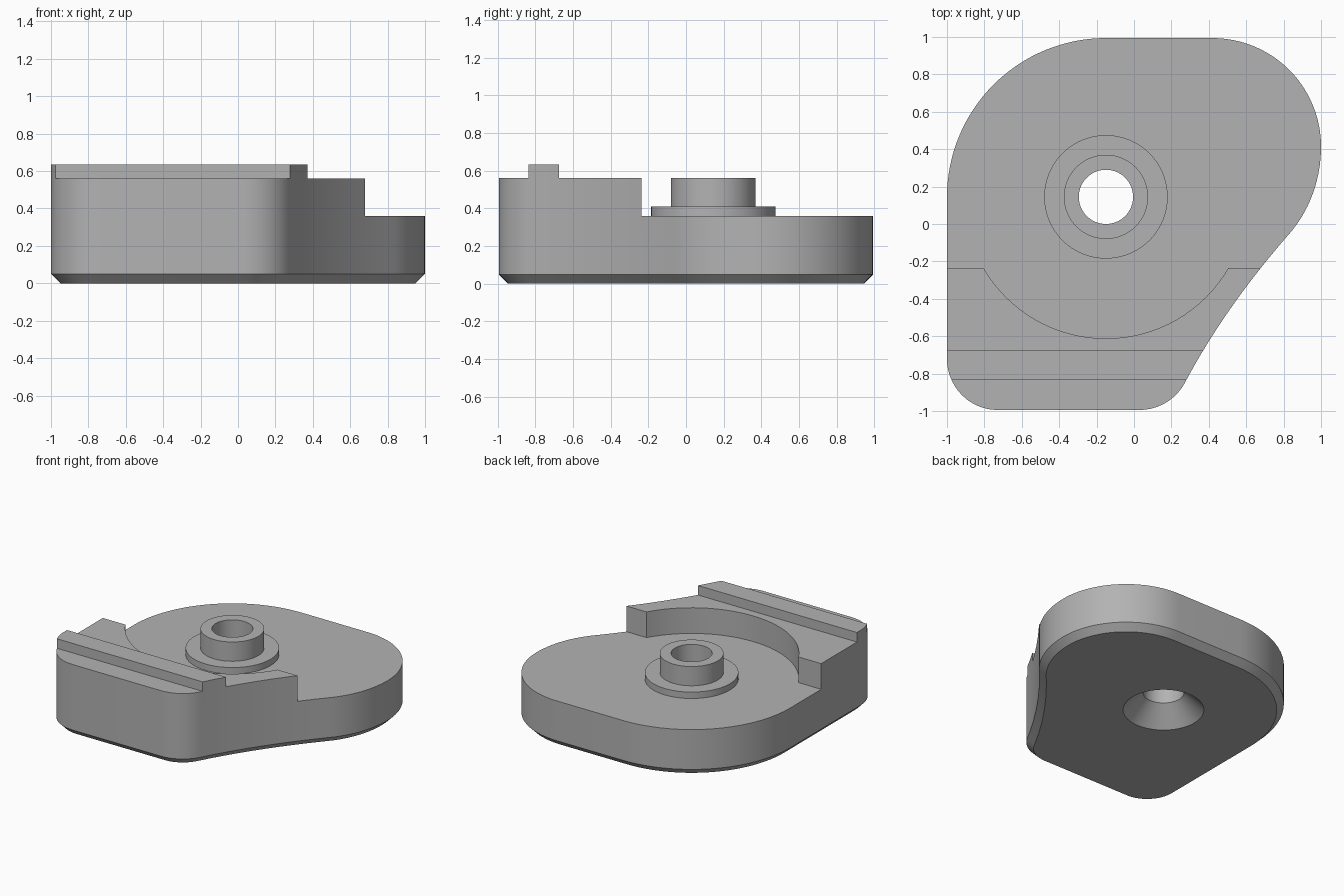
import bpy, bmesh
from math import sin, cos, radians, pi
from mathutils import Vector

cube = bpy.data.objects.get("Cube")
if cube:
    bpy.data.objects.remove(cube, do_unlink=True)

grey = bpy.data.materials.new("plain grey")
grey.use_nodes = True
grey.diffuse_color = (0.45, 0.45, 0.45, 1)
grey.node_tree.nodes["Principled BSDF"].inputs["Base Color"].default_value = grey.diffuse_color

PIVOT = (-0.15, 0.145)
FLOOR, DECK, RIDGE = 0.36, 0.56, 0.634


def arc(cx, cy, rx, ry, a0, a1, n):
    angles = [radians(a0 + (a1 - a0) * i / n) for i in range(n + 1)]
    return [Vector((cx + rx * cos(a), cy + ry * sin(a))) for a in angles]


def make_object(name, bm):
    bmesh.ops.recalc_face_normals(bm, faces=bm.faces)
    mesh = bpy.data.meshes.new(name)
    bm.to_mesh(mesh)
    bm.free()
    mesh.materials.append(grey)
    obj = bpy.data.objects.new(name, mesh)
    bpy.context.collection.objects.link(obj)
    return obj


def loft(name, rings, capped=True, closed=False):
    """Skin a stack of equal rings of 3D points."""
    bm = bmesh.new()
    loops = [[bm.verts.new(p) for p in ring] for ring in rings]
    pairs = list(zip(loops, loops[1:])) + ([(loops[-1], loops[0])] if closed else [])
    for a, b in pairs:
        for i in range(len(a)):
            j = (i + 1) % len(a)
            bm.faces.new((a[i], a[j], b[j], b[i]))
    if capped:
        bm.faces.new(loops[0])
        bm.faces.new(loops[-1])
    return make_object(name, bm)


def lathe(name, profile, **kw):
    return loft(name, [[(*p, z) for p in arc(*PIVOT, r, r, 0, 360, 96)[:-1]]
                       for r, z in profile], **kw)


def slab(name, y0, y1, z0):
    corners = [(-2, y0), (2, y0), (2, y1), (-2, y1)]
    return loft(name, [[(x, y, z) for x, y in corners] for z in (z0, 1)])


def smooth(obj):
    bpy.ops.object.select_all(action='DESELECT')
    obj.select_set(True)
    bpy.context.view_layer.objects.active = obj
    bpy.ops.object.shade_smooth_by_angle(angle=radians(25))


def cut(obj, cutter):
    cutter.hide_render = True
    mod = obj.modifiers.new("cut", 'BOOLEAN')
    mod.operation, mod.solver, mod.object = 'DIFFERENCE', 'EXACT', cutter
    bpy.context.view_layer.objects.active = obj
    bpy.ops.object.modifier_apply(modifier=mod.name)
    bpy.data.objects.remove(cutter, do_unlink=True)


# Plan outline, counter-clockwise from the front left corner
outline = arc(-0.73, -0.72, 0.27, 0.274, 180, 270, 16)
outline += arc(0.03, -0.72, 0.274, 0.274, -90, -28, 12)
start, control, end = outline[-1], Vector((0.488, -0.443)), Vector((0.83, -0.053))
for i in range(1, 16):                       # concave flank
    u = i / 16
    outline.append(start * (1 - u) ** 2 + control * 2 * u * (1 - u) + end * u * u)
outline += arc(0.42, 0.414, 0.58, 0.66, -45, 0, 14)
outline += arc(0.42, 0.414, 0.58, 0.58, 0, 90, 24)[1:]
outline += arc(-0.15, 0.144, 0.85, 0.85, 90, 180, 32)


def inset(points, d):
    result = []
    for i, p in enumerate(points):
        t = points[(i + 1) % len(points)] - points[i - 1]
        result.append(p + Vector((-t.y, t.x)).normalized() * d)
    return result


# Body with a chamfered underside
body = loft("body", [[(*p, 0) for p in inset(outline, 0.05)],
                     [(*p, 0.05) for p in outline],
                     [(*p, RIDGE) for p in outline]])

# Low floor behind the raised block, and the round recess around the pivot
cut(body, slab("floor_cutter", -0.235, 2, FLOOR))
cut(body, lathe("recess_cutter", [(0.757, FLOOR), (0.757, 1)]))
# Deck on both sides of the cross ridge
cut(body, slab("front_deck_cutter", -2, -0.835, DECK))
cut(body, slab("rear_deck_cutter", -0.675, 0, DECK))
# Countersunk through hole
cut(body, lathe("hole_cutter", [(0.335, -0.05), (0.145, 0.14), (0.145, 1)]))
smooth(body)

# Hollow pivot boss on its flange
boss = lathe("pivot_boss", [(0.145, FLOOR), (0.33, FLOOR), (0.33, 0.41), (0.225, 0.41),
                            (0.225, DECK), (0.145, DECK)], capped=False, closed=True)
smooth(boss)
